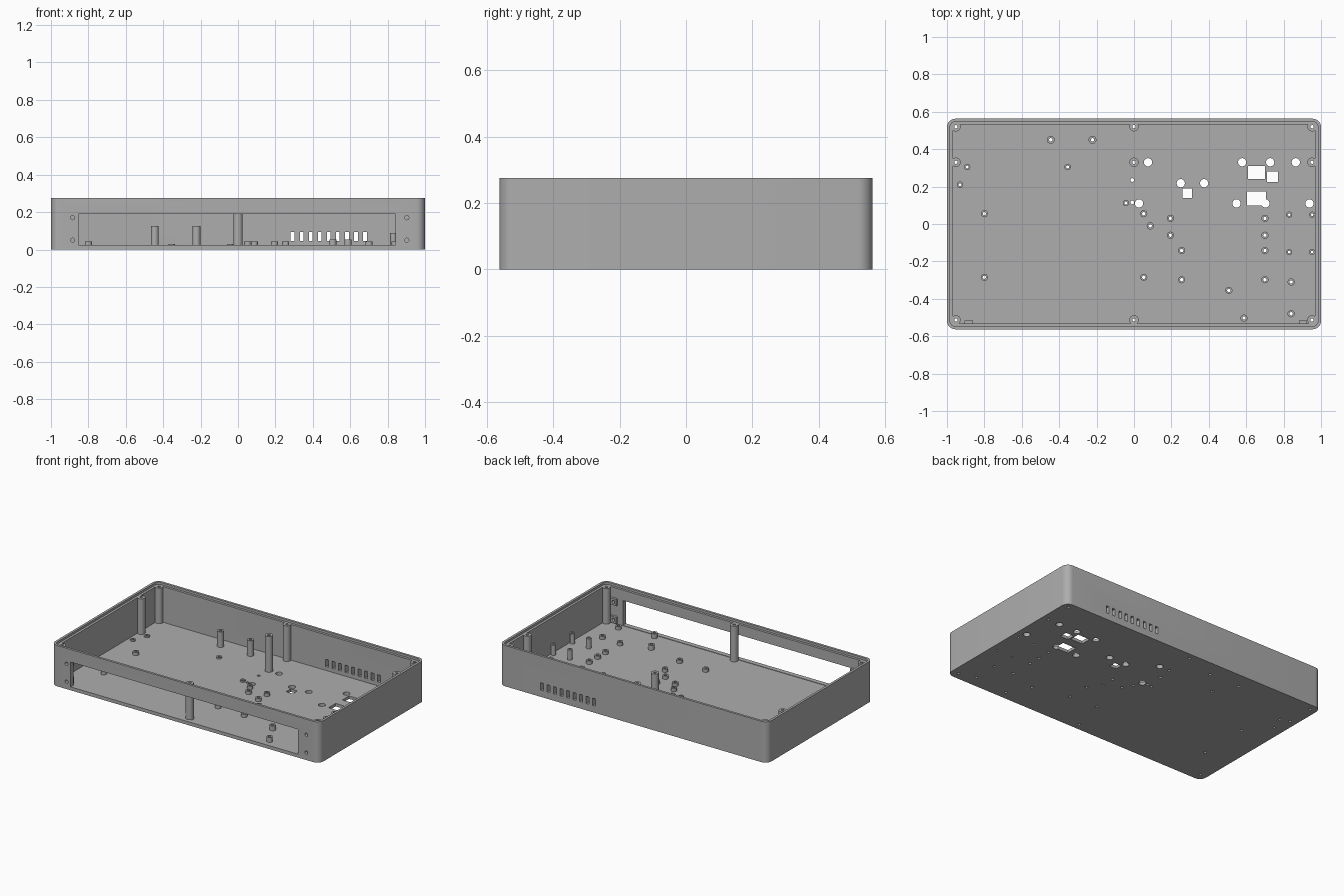
import bpy, bmesh, math
from mathutils import Matrix, Vector

old = bpy.data.objects.get("Cube")
if old:
    bpy.data.objects.remove(old, do_unlink=True)

grey = bpy.data.materials.new("mid grey")
grey.use_nodes = True
COLOR = (0.42, 0.42, 0.42, 1)
grey.diffuse_color = COLOR
grey.node_tree.nodes["Principled BSDF"].inputs["Base Color"].default_value = COLOR

HX, HY, H = 1.0, 0.563, 0.275
FLOOR, WALL, LIP, SHELF = 0.02, 0.032, 0.016, 0.26


def finish(bm, name, smooth=True):
    bmesh.ops.recalc_face_normals(bm, faces=bm.faces)
    mesh = bpy.data.meshes.new(name)
    bm.to_mesh(mesh)
    bm.free()
    obj = bpy.data.objects.new(name, mesh)
    bpy.context.collection.objects.link(obj)
    mesh.materials.append(grey)
    if smooth:
        shade(obj)
    return obj


def shade(obj):
    bpy.ops.object.select_all(action='DESELECT')
    obj.select_set(True)
    bpy.context.view_layer.objects.active = obj
    bpy.ops.object.shade_smooth_by_angle(angle=math.radians(35))


def add_box(bm, x0, x1, y0, y1, z0, z1):
    mid = Vector((x0 + x1, y0 + y1, z0 + z1)) / 2
    size = Matrix.Diagonal((x1 - x0, y1 - y0, z1 - z0, 1))
    bmesh.ops.create_cube(bm, size=1, matrix=Matrix.Translation(mid) @ size)


def add_rod(bm, center, r, depth, axis='Z'):
    m = Matrix.Translation(center)
    if axis == 'Y':
        m = m @ Matrix.Rotation(math.pi / 2, 4, 'X')
    bmesh.ops.create_cone(bm, cap_ends=True, segments=24, radius1=r, radius2=r,
                          depth=depth, matrix=m)


def rounded_slab(name, inset, r, z0, z1):
    bm = bmesh.new()
    pts = []
    for k, (sx, sy) in enumerate([(1, 1), (-1, 1), (-1, -1), (1, -1)]):
        for i in range(9):
            a = (k + i / 8) * math.pi / 2
            pts.append(bm.verts.new((sx * (HX - inset - r) + r * math.cos(a),
                                     sy * (HY - inset - r) + r * math.sin(a), z0)))
    face = bm.faces.new(pts)
    top = bmesh.ops.extrude_face_region(bm, geom=[face])["geom"]
    bmesh.ops.translate(bm, vec=(0, 0, z1 - z0),
                        verts=[g for g in top if isinstance(g, bmesh.types.BMVert)])
    return finish(bm, name, False)


def cut(targets, cutter):
    for obj in targets:
        mod = obj.modifiers.new("cut", 'BOOLEAN')
        mod.operation, mod.solver, mod.object = 'DIFFERENCE', 'EXACT', cutter
        bpy.context.view_layer.objects.active = obj
        bpy.ops.object.modifier_apply(modifier=mod.name)
    bpy.data.objects.remove(cutter, do_unlink=True)


# Tray with cavity and stepped rim
tray = rounded_slab("tray", 0, 0.045, 0, H)
cut([tray], rounded_slab("cavity", WALL, 0.012, FLOOR, H + 0.1))
cut([tray], rounded_slab("rim_step", LIP, 0.03, SHELF, H + 0.1))

# Front window and rear vent slots
bm = bmesh.new()
add_box(bm, -0.853, 0.843, -0.7, -0.5, 0.023, 0.19)
for i in range(9):
    x = 0.292 + i * 0.0484
    add_box(bm, x - 0.01, x + 0.01, 0.5, 0.7, 0.046, 0.095)
cut([tray], finish(bm, "wall_openings", False))

# Rectangular floor openings
bm = bmesh.new()
for x0, x1, y0, y1 in [(0.61, 0.70, 0.24, 0.31), (0.71, 0.77, 0.225, 0.28),
                       (0.605, 0.705, 0.1, 0.175), (0.26, 0.31, 0.14, 0.19)]:
    add_box(bm, x0, x1, y0, y1, -0.1, 0.04)
cut([tray], finish(bm, "floor_openings", False))

# Posts: name -> (outer radius, bore radius, top height, positions)
posts = {
    "lid_post": (0.025, 0.009, SHELF,
                 [(x, y) for x in (-0.952, 0, 0.952) for y in (0.52, 0.33, -0.513)]),
    "tall_standoff": (0.021, 0.009, 0.125, [(-0.445, 0.45), (-0.222, 0.45)]),
    "medium_standoff": (0.016, 0.007, 0.088,
                        [(x, y) for x in (0.83, 0.952) for y in (0.05, -0.15)]),
    "board_standoff": (0.019, 0.009, 0.042,
                       [(x, y) for x in (-0.8, 0.052) for y in (0.055, -0.285)]
                       + [(x, y) for x in (0.255, 0.7) for y in (-0.142, -0.298)]
                       + [(x, y) for x in (0.195, 0.7) for y in (0.03, -0.06)]
                       + [(0.087, -0.01), (0.84, -0.31), (0.84, -0.48)]),
    "display_standoff": (0.019, 0.009, 0.053, [(0.507, -0.355), (0.588, -0.503)]),
    "low_standoff": (0.017, 0.008, 0.03,
                     [(-0.93, 0.21), (-0.892, 0.305), (-0.355, 0.305), (-0.043, 0.112)]),
}

# Round floor holes, including the bores under the posts
bm = bmesh.new()
big = [(0.075, 0.33), (0.578, 0.33), (0.728, 0.33), (0.865, 0.33), (0.25, 0.218),
       (0.375, 0.218), (0.027, 0.11), (0.548, 0.11), (0.703, 0.11), (0.938, 0.11)]
for x, y in big:
    add_rod(bm, (x, y, 0), 0.022, 0.1)
for y in (0.235, 0.115):
    add_rod(bm, (-0.01, y, 0), 0.01, 0.1)
for outer, bore, top, places in posts.values():
    for x, y in places:
        add_rod(bm, (x, y, 0), bore, 0.1)
cut([tray], finish(bm, "floor_holes", False))

# Mounting blocks behind the front panel, bored with the panel
blocks = []
SCREWS = [(x, z) for x in (-0.884, 0.903) for z in (0.05, 0.17)]
for x, z in SCREWS:
    bm = bmesh.new()
    add_box(bm, x - 0.022, x + 0.022, -HY + WALL - 0.003, -0.515, z - 0.022, z + 0.022)
    blocks.append(finish(bm, "mounting_block", False))
bm = bmesh.new()
for x, z in SCREWS:
    add_rod(bm, (x, -HY, z), 0.011, 0.2, 'Y')
cut([tray] + blocks, finish(bm, "screw_holes", False))
shade(tray)
for block in blocks:
    shade(block)

# Hollow posts and standoffs
for name, (outer, bore, top, places) in posts.items():
    for x, y in places:
        bm = bmesh.new()
        profile = [(bore, FLOOR - 0.001), (bore, top), (outer, top), (outer, FLOOR - 0.001)]
        ring = [bm.verts.new((x + r, y, z)) for r, z in profile]
        edges = [bm.edges.new(pair) for pair in zip(ring, ring[1:])]
        bmesh.ops.spin(bm, geom=ring + edges, cent=(x, y, 0), axis=(0, 0, 1),
                       angle=math.tau, steps=24)
        bmesh.ops.remove_doubles(bm, verts=bm.verts, dist=0.0001)
        finish(bm, name)
